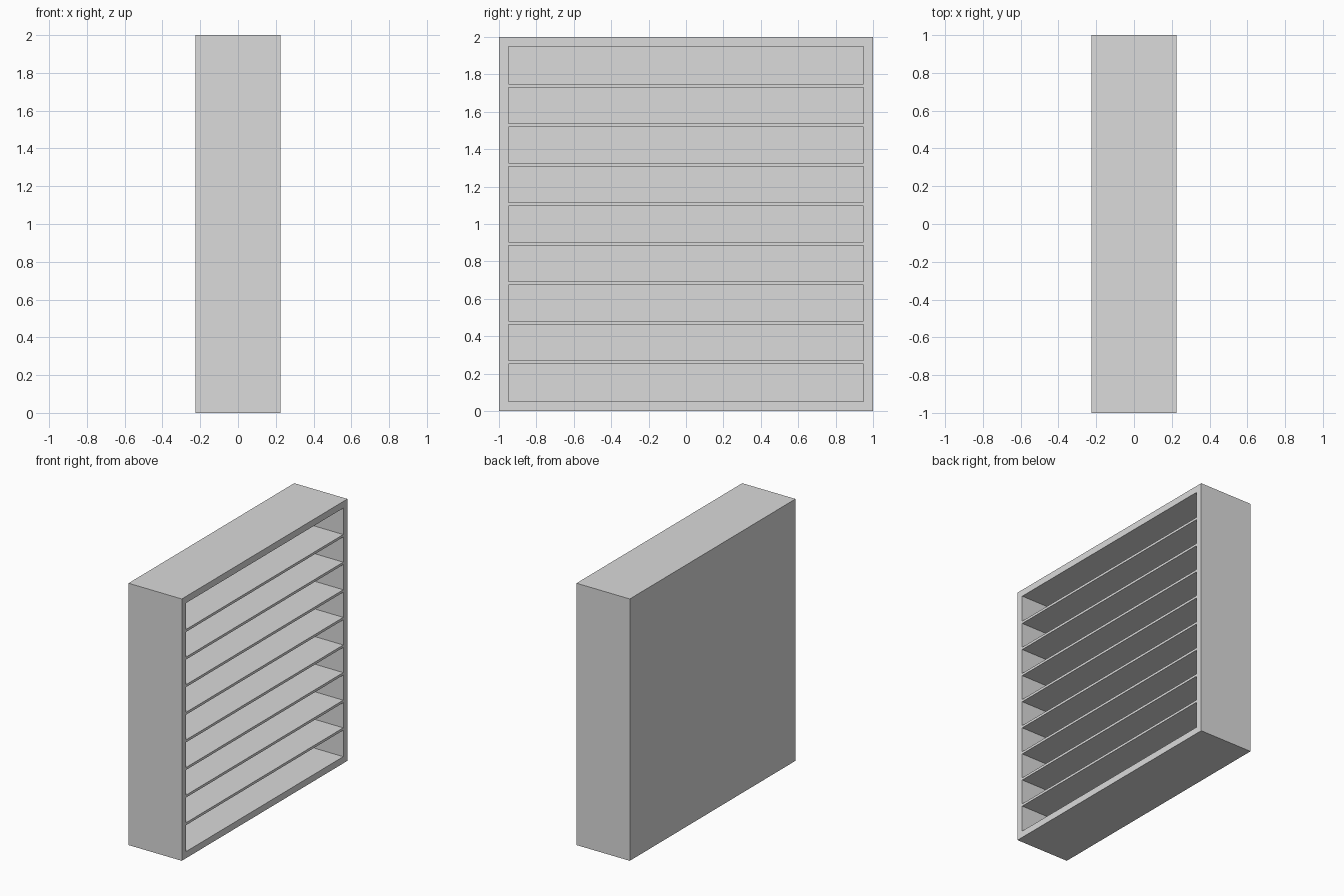
import bpy, bmesh
from mathutils import Vector

cube = bpy.data.objects.get("Cube")
if cube:
    bpy.data.objects.remove(cube)

DEPTH, SIZE, WALL, BACK = 0.45, 2.0, 0.051, 0.019
SHELF, BAYS = 0.019, 9

# Single grey finish
grey = bpy.data.materials.new("grey")
grey.use_nodes = True
colour = (0.705, 0.705, 0.705, 1)
grey.diffuse_color = colour
grey.node_tree.nodes["Principled BSDF"].inputs["Base Color"].default_value = colour

# Solid cabinet block
bm = bmesh.new()
bmesh.ops.create_cube(bm, size=1)
bmesh.ops.scale(bm, verts=bm.verts, vec=(DEPTH, SIZE, SIZE))
bmesh.ops.translate(bm, verts=bm.verts, vec=(0, 0, SIZE / 2))
bm.normal_update()

# Frame around the open side
opening = max(bm.faces, key=lambda f: f.normal.x)
bmesh.ops.inset_region(bm, faces=[opening], thickness=WALL, use_even_offset=True)


def panel_faces():
    """Faces inside the frame on the open side."""
    return [f for f in bm.faces if f.normal.x > 0.9
            and all(abs(v.co.y) < SIZE / 2 - WALL / 2 for v in f.verts)]


# Slice the panel along the top and bottom of each shelf
pitch = (SIZE - 2 * WALL) / BAYS
for i in range(1, BAYS):
    for side in (-1, 1):
        z = WALL + pitch * i + side * SHELF / 2
        faces = panel_faces()
        edges = {e for f in faces for e in f.edges}
        verts = {v for f in faces for v in f.verts}
        bmesh.ops.bisect_plane(bm, geom=[*verts, *edges, *faces],
                               plane_co=(0, 0, z), plane_no=(0, 0, 1))
        bm.normal_update()

# Push the bays back, leaving the shelves flush with the frame
bays = [f for f in panel_faces() if f.calc_area() > SIZE * SHELF * 2]
for face in bmesh.ops.extrude_discrete_faces(bm, faces=bays)["faces"]:
    bmesh.ops.translate(bm, verts=face.verts, vec=Vector((BACK - DEPTH, 0, 0)))
bmesh.ops.recalc_face_normals(bm, faces=bm.faces)

mesh = bpy.data.meshes.new("shelf_cabinet")
bm.to_mesh(mesh)
bm.free()
mesh.materials.append(grey)
bpy.context.collection.objects.link(bpy.data.objects.new("shelf_cabinet", mesh))
